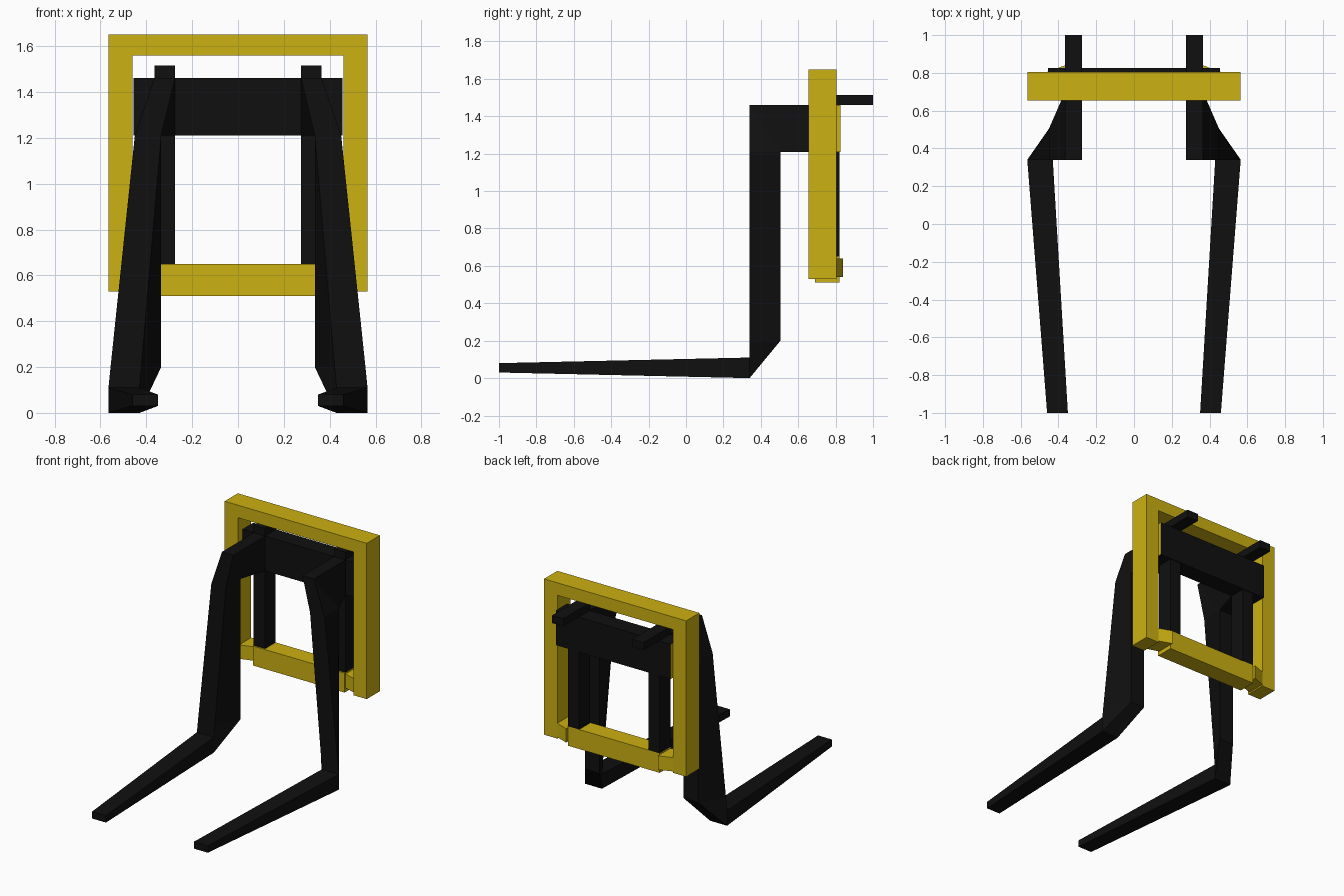
import bpy, bmesh

if "Cube" in bpy.data.objects:
    bpy.data.objects.remove(bpy.data.objects["Cube"])


def material(name, color):
    m = bpy.data.materials.new(name)
    m.diffuse_color = color
    m.use_nodes = True
    m.node_tree.nodes["Principled BSDF"].inputs["Base Color"].default_value = m.diffuse_color
    return m


YELLOW = material("yellow_paint", (0.60, 0.44, 0.006, 1))
BLACK = material("black_steel", (0.005, 0.005, 0.005, 1))


def finish(name, bm, mat):
    bmesh.ops.remove_doubles(bm, verts=bm.verts, dist=1e-5)
    bmesh.ops.recalc_face_normals(bm, faces=bm.faces)
    me = bpy.data.meshes.new(name)
    bm.to_mesh(me)
    bm.free()
    ob = bpy.data.objects.new(name, me)
    bpy.context.collection.objects.link(ob)
    me.materials.append(mat)
    return ob


def loft(name, rings, mat):
    """Skin a chain of equal-sized point rings and cap both ends."""
    bm = bmesh.new()
    vs = [[bm.verts.new(p) for p in r] for r in rings]
    n = len(vs[0])
    for a, b in zip(vs, vs[1:]):
        for i in range(n):
            j = (i + 1) % n
            bm.faces.new((a[i], a[j], b[j], b[i]))
    bm.faces.new(vs[0])
    bm.faces.new(vs[-1])
    return finish(name, bm, mat)


def box(name, x, y, z, mat):
    return loft(name, [[(x[0], yy, z[0]), (x[1], yy, z[0]),
                        (x[1], yy, z[1]), (x[0], yy, z[1])] for yy in y], mat)


# Yellow outer frame: an inverted U extruded in depth
u = [(-.565, .53), (-.565, 1.65), (.565, 1.65), (.565, .53),
     (.46, .53), (.46, 1.56), (-.46, 1.56), (-.46, .53)]
loft("outer_frame", [[(x, y, z) for x, z in u] for y in (.655, .805)], YELLOW)

# Lower cross bar and black upper cross beam with yellow ends
box("lower_bar", (-.365, .365), (.69, .82), (.51, .65), YELLOW)
beam = box("upper_beam", (-.455, .455), (.70, .825), (1.21, 1.46), BLACK)
beam.data.materials.append(YELLOW)
for p in beam.data.polygons:
    if abs(p.normal.x) > .9:
        p.material_index = 1


def fork_ring(xf, front, xb, back):
    """Cross-section: front edge and back edge, each spanning inner to outer x."""
    return [(xf[0], *front), (xf[1], *front), (xb[1], *back), (xb[0], *back)]


TIP, HEEL, LEG, TOP = (.35, .46), (.43, .565), (.335, .45), (.275, .365)
fork = [
    fork_ring(TIP, (-1, .08), TIP, (-1, .03)),
    fork_ring(HEEL, (.34, .11), HEEL, (.34, 0)),
    fork_ring((.422, .556), (.34, .20), LEG, (.505, .20)),
    fork_ring(LEG, (.34, 1.21), LEG, (.505, 1.21)),
    fork_ring(TOP, (.34, 1.46), LEG, (.505, 1.21)),
    fork_ring(TOP, (.70, 1.46), TOP, (.70, 1.21)),
]

for s, side in ((1, "right"), (-1, "left")):
    # Fork: tine, upright leg and upper arm in one piece
    loft(f"fork_{side}", [[(s * x, y, z) for x, y, z in r] for r in fork], BLACK)
    # Rear upright between the lower bar and upper beam
    box(f"upright_{side}", (s * .275, s * .365), (.70, .82), (.65, 1.21), BLACK)
    # Mounting tab above the beam
    box(f"rear_tab_{side}", (s * .275, s * .365), (.70, 1.0), (1.46, 1.515), BLACK)
    # Tapered link joining the lower bar to the frame
    plan = [(.365, .70), (.46, .67), (.46, .805), (.365, .84)]
    loft(f"frame_link_{side}",
         [[(s * x, y, z) for x, y in plan] for z in (.54, .64)], YELLOW)
